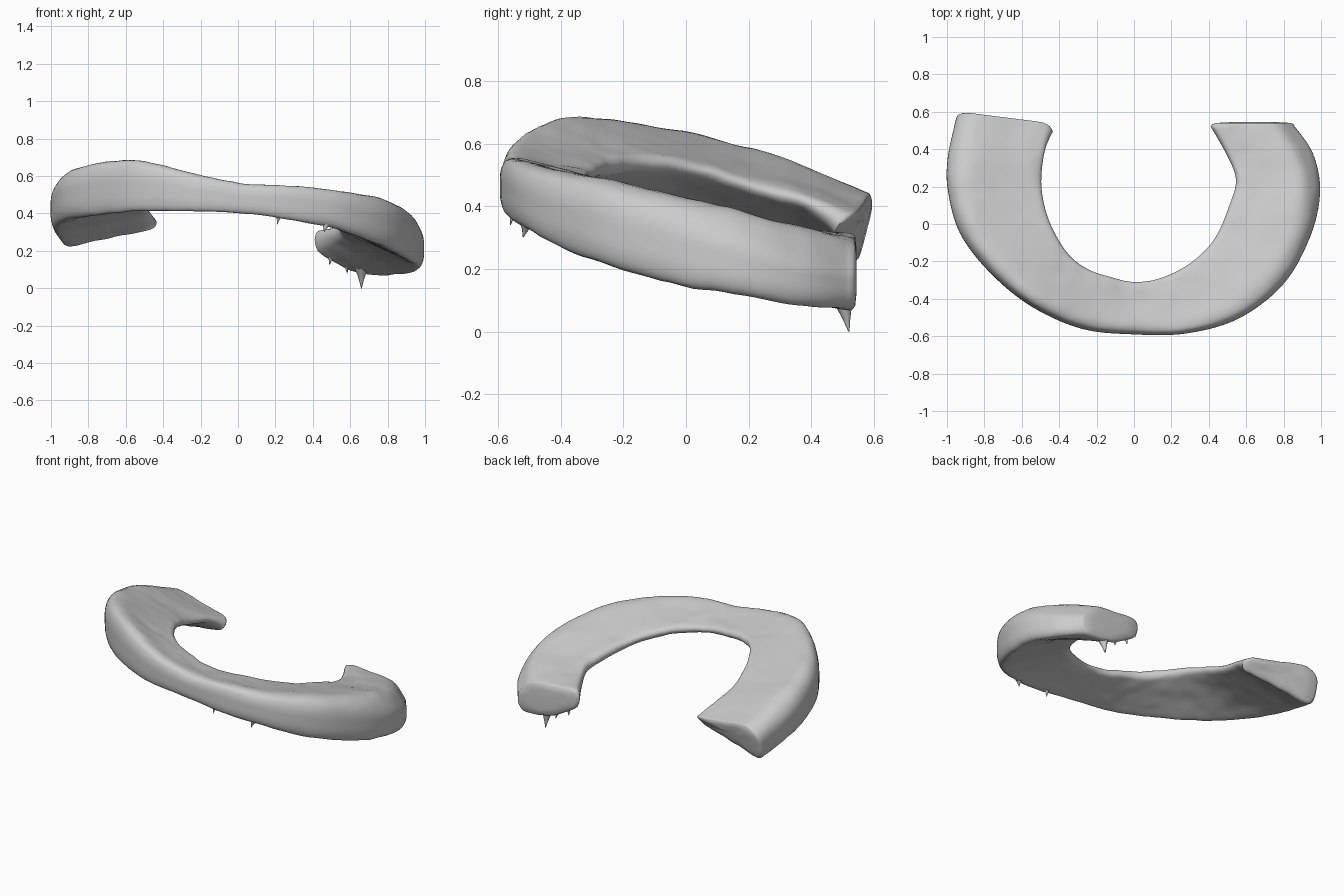
import bpy, bmesh, math
from mathutils import Vector, noise

if "Cube" in bpy.data.objects:
    bpy.data.objects.remove(bpy.data.objects["Cube"])

# Stations along the crescent, left horn to right horn:
# outer x, y, inner x, y, outer top/bottom z, inner top/bottom z, shoulder drop
STATIONS = [
    (-.95, .585, -.435, .52, .475, .225, .38, .315, .06),
    (-.995, .36, -.48, .38, .565, .285, .44, .39, .06),
    (-.995, .18, -.495, .2, .625, .325, .49, .44, .06),
    (-.93, -.05, -.455, .02, .675, .365, .545, .495, .06),
    (-.77, -.26, -.36, -.15, .71, .39, .57, .515, .055),
    (-.55, -.44, -.25, -.24, .71, .41, .55, .50, .045),
    (-.28, -.56, -.12, -.285, .635, .41, .53, .485, .03),
    (0, -.59, 0, -.31, .575, .40, .51, .47, .02),
    (.28, -.585, .14, -.29, .565, .365, .495, .45, .02),
    (.56, -.505, .30, -.21, .535, .31, .47, .42, .025),
    (.8, -.32, .43, -.08, .505, .225, .43, .375, .04),
    (.945, -.06, .51, .1, .455, .15, .385, .325, .06),
    (.995, .18, .545, .24, .39, .11, .35, .28, .08),
    (.955, .38, .49, .38, .335, .085, .325, .24, .09),
    (.86, .52, .41, .52, .285, .09, .32, .21, .07),
]

# Wedge section: u from outer wall to inner lip, v from bottom to top
SECTION = [
    (0, .5), (.005, .75), (.045, .94), (.13, 1), (.3, 1), (.5, 1), (.7, 1),
    (.88, 1), (.97, .9), (1, .5), (.97, .1), (.88, 0), (.7, 0), (.5, 0),
    (.3, 0), (.12, 0), (.04, .06), (.005, .25),
]


def catmull(p0, p1, p2, p3, t):
    return tuple(.5 * (2 * b + (c - a) * t + (2 * a - 5 * b + 4 * c - d) * t * t
                       + (3 * b - a - 3 * c + d) * t ** 3)
                 for a, b, c, d in zip(p0, p1, p2, p3))


def refine(pts, steps, closed=False):
    n, out = len(pts), []
    for i in range(n if closed else n - 1):
        idx = [i - 1, i, i + 1, i + 2]
        idx = [j % n if closed else min(max(j, 0), n - 1) for j in idx]
        out += [catmull(*(pts[j] for j in idx), s / steps) for s in range(steps)]
    return out if closed else out + [pts[-1]]


def ring_points(st, section, droop, tilt):
    ox, oy, ix, iy, ot, ob, it, ib, drop = st
    ring = []
    for u, v in section:
        w = max(0, min(1, 1 - (u - .08) / .92))
        top = it + (ot - it) * w ** 1.25 - drop * math.exp(-(max(u, 0) / .15) ** 2)
        bottom = ib + (ob - ib) * w
        bottom -= droop * math.sin(math.pi * max(0, min(1, u)))
        ring.append(Vector((ox + (ix - ox) * u,
                            oy + (iy - oy) * u - tilt * (1 - v),
                            bottom + (top - bottom) * v)))
    return ring


def finish(bm, name, angle):
    bmesh.ops.recalc_face_normals(bm, faces=bm.faces[:])
    mesh = bpy.data.meshes.new(name)
    bm.to_mesh(mesh)
    bm.free()
    ob = bpy.data.objects.new(name, mesh)
    bpy.context.collection.objects.link(ob)
    bpy.ops.object.select_all(action='DESELECT')
    ob.select_set(True)
    bpy.context.view_layer.objects.active = ob
    bpy.ops.object.shade_smooth_by_angle(angle=math.radians(angle))
    return ob


# Crescent body lofted through the sections
section = refine(SECTION, 3, closed=True)
stations = refine(STATIONS, 7)
last = len(stations) - 1
rings = [ring_points(s, section, .06 * max(0, (k / last - .86) / .14),
                     .05 * max(0, 1 - k / 7))
         for k, s in enumerate(stations)]


# Rounded horn ends
def end_cap(ring, outward):
    c = sum(ring, Vector()) / len(ring)
    return [[c + (p - c) * s + Vector((0, outward * d, 0)) for p in ring]
            for s, d in ((.97, .012), (.9, .02), (.6, .024), (.25, .025))]


rings = end_cap(rings[0], 1)[::-1] + rings + end_cap(rings[-1], 1)

bm = bmesh.new()
loops = []
for ring in rings:
    row = []
    for p in ring:
        # gentle organic unevenness, mostly vertical
        wob = noise.noise(p * 5) * .006 + noise.noise(p * 13) * .005
        row.append(bm.verts.new((p.x, p.y, p.z + wob)))
    loops.append(row)
m = len(section)
for a, b in zip(loops, loops[1:]):
    for i in range(m):
        j = (i + 1) % m
        bm.faces.new((a[i], a[j], b[j], b[i]))
bm.faces.new(loops[0])
bm.faces.new(loops[-1])
finish(bm, "crescent_body", 60)


# Ragged spurs hanging from the right horn and the lower rim
def spur(bm, base, tip, radius):
    base, tip = Vector(base), Vector(tip)
    axis = (tip - base).normalized()
    side = axis.orthogonal().normalized()
    other = axis.cross(side)
    prev = None
    for t, r in ((0, 1), (.35, .55), (.7, .25), (1, .05)):
        c = base.lerp(tip, t)
        row = [bm.verts.new(c + radius * r * (side * math.cos(a) + other * math.sin(a)))
               for a in (k * math.tau / 8 for k in range(8))]
        if prev:
            for k in range(8):
                bm.faces.new((prev[k], prev[(k + 1) % 8], row[(k + 1) % 8], row[k]))
        else:
            bm.faces.new(row[::-1])
        prev = row
    bm.faces.new(prev)


bm = bmesh.new()
for base, tip, r in [
    ((.50, .51, .20), (.49, .52, .125), .03),
    ((.57, .51, .17), (.585, .52, .08), .03),
    ((.66, .50, .11), (.66, .52, 0), .04),
    ((.44, .51, .24), (.425, .52, .195), .02),
    ((.22, -.55, .40), (.21, -.56, .34), .02),
    ((.47, -.51, .34), (.46, -.52, .30), .02),
]:
    spur(bm, base, tip, r)
finish(bm, "ragged_spurs", 60)
